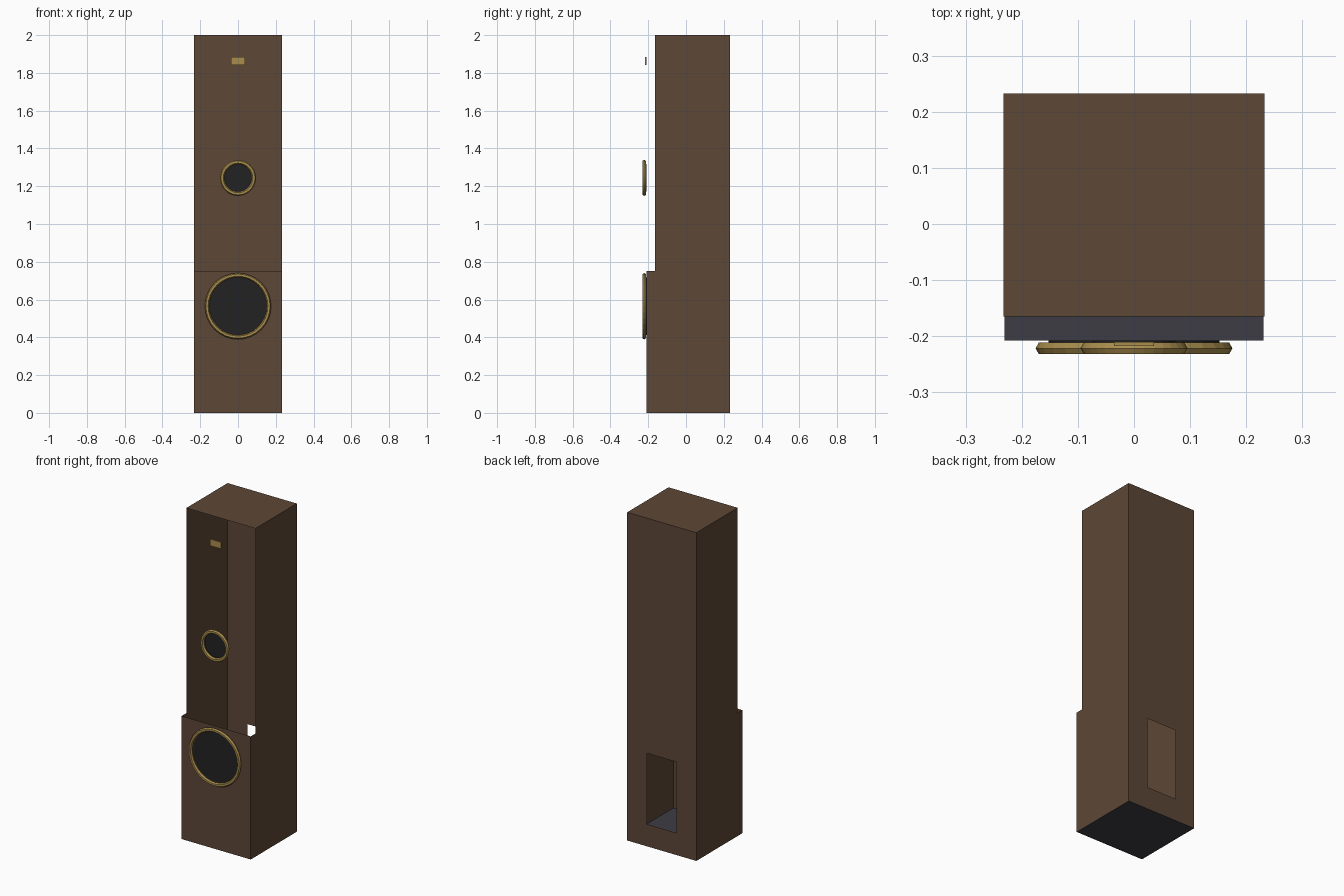
import bpy
import bmesh
from math import radians
from mathutils import Matrix

cube = bpy.data.objects.get("Cube")
if cube:
    bpy.data.objects.remove(cube, do_unlink=True)


def material(name, rgb):
    m = bpy.data.materials.new(name)
    m.use_nodes = True
    m.diffuse_color = (*rgb, 1)
    m.node_tree.nodes["Principled BSDF"].inputs["Base Color"].default_value = (*rgb, 1)
    return m


WOOD = material("brown wood", (0.110, 0.063, 0.037))
GOLD = material("brass gold", (0.40, 0.27, 0.075))
CONE = material("black cone", (0.016, 0.016, 0.017))
SLATE = material("dark slate", (0.048, 0.046, 0.058))

HALF = 0.233          # half width of the cabinet
BACK, FRONT, RECESS = 0.233, -0.21, -0.165
STEP, TOP = 0.75, 2.0


def finish(bm, name, mat):
    mesh = bpy.data.meshes.new(name)
    bm.to_mesh(mesh)
    bm.free()
    mesh.materials.append(mat)
    obj = bpy.data.objects.new(name, mesh)
    bpy.context.collection.objects.link(obj)
    return obj


def sheet(name, points, mat=WOOD):
    """A single thin panel from its outline."""
    bm = bmesh.new()
    bm.faces.new([bm.verts.new(p) for p in points])
    return finish(bm, name, mat)


def box(name, low, high, mat):
    bm = bmesh.new()
    size = [h - l for l, h in zip(low, high)]
    mid = [(h + l) / 2 for l, h in zip(low, high)]
    bmesh.ops.create_cube(bm, size=1, matrix=Matrix.Translation(mid) @ Matrix.Diagonal((*size, 1)))
    return finish(bm, name, mat)


# Side panels, stepped at the front
profile = [(FRONT, 0), (BACK, 0), (BACK, TOP), (RECESS, TOP), (RECESS, STEP), (FRONT, STEP)]
sheet("left_side_panel", [(HALF, y, z) for y, z in profile])
sheet("right_side_panel", [(-HALF, y, z) for y, z in reversed(profile)])

# Top panel and lower front baffle; the upper front stays open
sheet("top_panel", [(-HALF, RECESS, TOP), (HALF, RECESS, TOP), (HALF, BACK, TOP), (-HALF, BACK, TOP)])
sheet("front_baffle", [(-HALF, FRONT, 0), (HALF, FRONT, 0), (HALF, FRONT, STEP), (-HALF, FRONT, STEP)])

# Back panel with a rectangular opening
bm = bmesh.new()
rows = [[bm.verts.new((x, BACK, z)) for x in (HALF, 0.1, -0.1, -HALF)]
        for z in (0, 0.135, 0.567, TOP)]
for r in range(3):
    for c in range(3):
        if (r, c) != (1, 1):
            bm.faces.new((rows[r][c], rows[r][c + 1], rows[r + 1][c + 1], rows[r + 1][c]))
finish(bm, "back_panel", WOOD)

# Floor plate inside the walls
GAP = 0.002
box("base_plate", (-HALF + GAP, FRONT + GAP, 0), (HALF - GAP, BACK - GAP, 0.03), SLATE)

# Small badge
box("badge", (-0.036, -0.217, 1.843), (0.036, -0.21, 1.883), GOLD)


# Drivers: a flat disc with a faceted ring
def driver(name, z, radius, disc_radius, tube=0.0115):
    bm = bmesh.new()
    place = Matrix.Translation((0, -0.2115, z)) @ Matrix.Rotation(radians(90), 4, 'X')
    bmesh.ops.create_cone(bm, cap_ends=True, segments=32, radius1=disc_radius,
                          radius2=disc_radius, depth=0.007, matrix=place)
    finish(bm, name + "_cone", CONE)
    bpy.ops.mesh.primitive_torus_add(location=(0, -0.2215, z), rotation=(radians(90), 0, 0),
                                     major_radius=radius, minor_radius=tube,
                                     major_segments=32, minor_segments=6)
    ring = bpy.context.object
    ring.name = name + "_ring"
    ring.data.materials.append(GOLD)


driver("woofer", 0.565, 0.164, 0.152)
driver("tweeter", 1.244, 0.084, 0.073)
